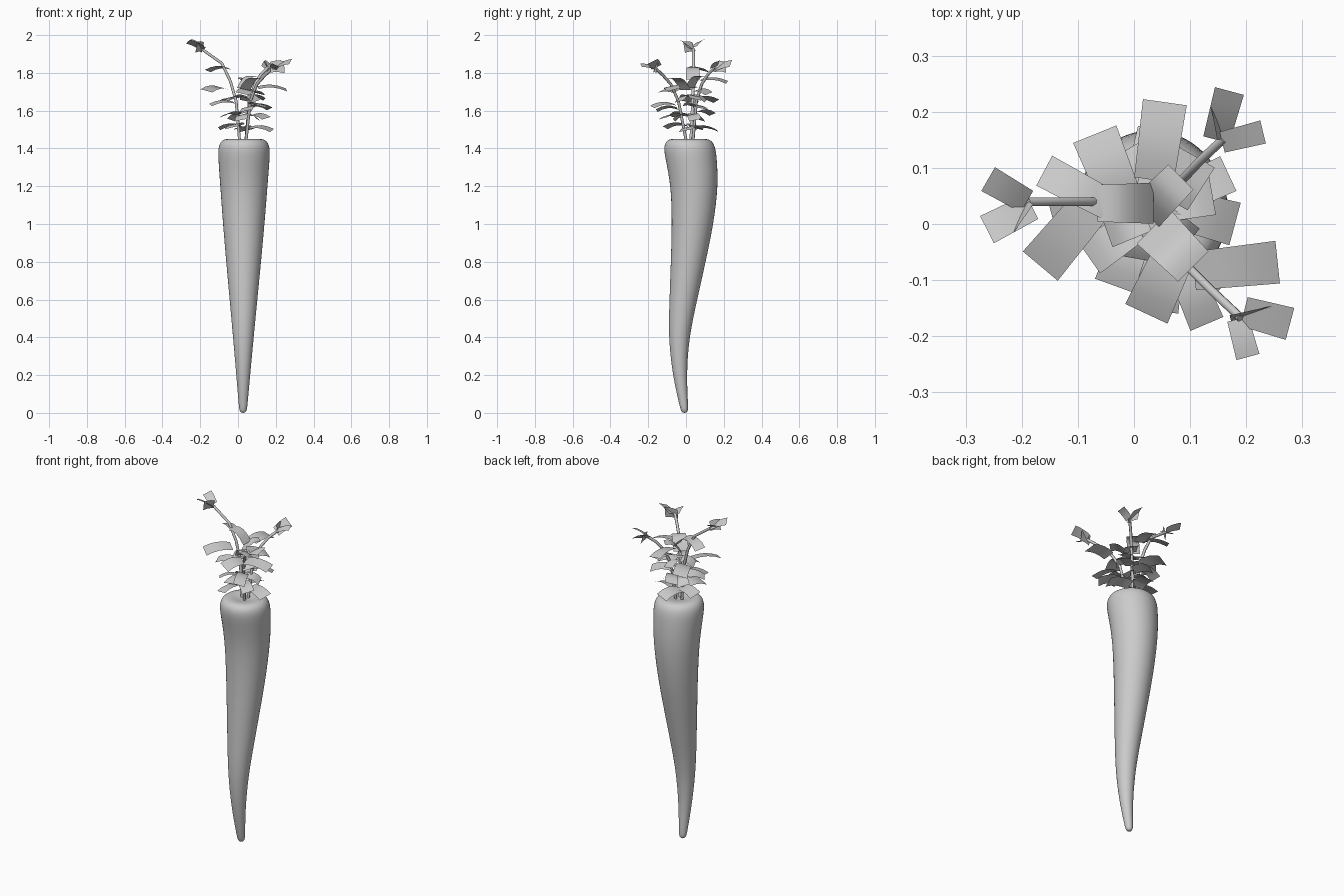
import bpy, bmesh
from math import sin, cos, pi, radians
from mathutils import Vector


def add_mesh(name, bm):
    bmesh.ops.recalc_face_normals(bm, faces=bm.faces)
    me = bpy.data.meshes.new(name)
    bm.to_mesh(me)
    bm.free()
    for p in me.polygons:
        p.use_smooth = True
    ob = bpy.data.objects.new(name, me)
    bpy.context.collection.objects.link(ob)
    return ob


# Tapered root: rings of (z, centre y, radius), bent front to back
rings = [(0.0, -0.008, 0.01), (0.012, -0.008, 0.02), (0.05, -0.013, 0.024),
         (0.2, -0.034, 0.037), (0.4, -0.039, 0.055), (0.6, -0.014, 0.074),
         (0.8, 0.012, 0.093), (1.0, 0.036, 0.111), (1.2, 0.046, 0.126),
         (1.34, 0.028, 0.137), (1.41, 0.018, 0.139), (1.449, 0.016, 0.117),
         (1.452, 0.016, 0.07), (1.44, 0.016, 0.03)]
N = 16
bm = bmesh.new()
loops = []
for z, cy, r in rings:
    cx = 0.027 + 0.005 * z / 1.45
    loops.append([bm.verts.new((cx + r * 1.015 * cos(2 * pi * i / N),
                                cy + r * 1.015 * sin(2 * pi * i / N), z)) for i in range(N)])
for a, b in zip(loops, loops[1:]):
    for i in range(N):
        j = (i + 1) % N
        bm.faces.new((a[i], a[j], b[j], b[i]))
bm.faces.new(loops[0][::-1])
bm.faces.new(loops[-1])
root = add_mesh("root", bm)
sub = root.modifiers.new("smooth", 'SUBSURF')
sub.levels = sub.render_levels = 2


# Three bent stems
def stem(name, pts):
    cu = bpy.data.curves.new(name, 'CURVE')
    cu.dimensions = '3D'
    cu.bevel_depth = 0.008
    cu.bevel_resolution = 2
    cu.use_fill_caps = True
    sp = cu.splines.new('POLY')
    sp.points.add(len(pts) - 1)
    for p, c in zip(sp.points, pts):
        p.co = (*c, 1)
    sp.use_smooth = True
    bpy.context.collection.objects.link(bpy.data.objects.new(name, cu))


stem("stem_left", [(0.01, 0.025, 1.42), (-0.01, 0.035, 1.65), (-0.04, 0.04, 1.755),
                   (-0.085, 0.04, 1.85), (-0.19, 0.04, 1.925)])
stem("stem_front", [(0.04, 0.005, 1.42), (0.065, -0.04, 1.65), (0.1, -0.08, 1.74),
                    (0.14, -0.12, 1.785), (0.19, -0.167, 1.83)])
stem("stem_back", [(0.04, 0.035, 1.42), (0.06, 0.055, 1.65), (0.09, 0.083, 1.74),
                   (0.12, 0.115, 1.79), (0.16, 0.152, 1.83)])


# Leaf: thin arched strip ending at a tip, pointing along a heading
def leaf(bm, tip, heading, length, width, rise=-0.012, arch=0.014, roll=0):
    h = radians(heading)
    d = Vector((cos(h), sin(h), 0))
    side = Vector((-sin(h) * cos(radians(roll)), cos(h) * cos(radians(roll)), sin(radians(roll))))
    rows = []
    for k in range(5):
        t = k / 4
        c = Vector(tip) - d * length * (1 - t)
        c.z += rise * (t - 1) + arch * 4 * t * (1 - t)
        w = width * (0.9 + 0.1 * t) / 2
        rows.append((bm.verts.new(c - side * w), bm.verts.new(c + side * w)))
    for a, b in zip(rows, rows[1:]):
        bm.faces.new((a[0], b[0], b[1], a[1]))


# Leaves along the stems: tip x, y, z, heading, length, width, roll
side_leaves = [
    (0.055, 0.217, 1.75, 82, 0.14, 0.08, 10), (-0.07, 0.16, 1.65, 112, 0.13, 0.085, -12),
    (-0.16, 0.095, 1.81, 152, 0.13, 0.062, 12), (-0.167, -0.075, 1.705, 230, 0.15, 0.083, -12),
    (-0.035, -0.11, 1.51, 250, 0.12, 0.075, 12), (0.022, -0.16, 1.69, 245, 0.12, 0.085, -12),
    (0.045, -0.155, 1.6, 262, 0.11, 0.07, 12), (0.13, -0.178, 1.62, 293, 0.13, 0.065, -12),
    (0.256, -0.068, 1.71, 6, 0.15, 0.078, 12), (0.168, 0.09, 1.61, 25, 0.12, 0.07, -12),
    (0.18, 0.0, 1.495, -15, 0.13, 0.08, 12), (0.045, 0.165, 1.495, 75, 0.13, 0.08, -12),
    (-0.1, 0.055, 1.505, 170, 0.12, 0.075, 12), (-0.145, 0.01, 1.63, 195, 0.13, 0.06, -12),
    (0.11, 0.12, 1.69, 60, 0.09, 0.08, 12), (0.14, 0.05, 1.66, 10, 0.1, 0.07, -12),
    (0.15, -0.12, 1.56, -40, 0.12, 0.07, 12), (0.0, 0.14, 1.58, 120, 0.1, 0.07, -12),
    (-0.08, -0.06, 1.57, 215, 0.1, 0.07, 12)]
bm = bmesh.new()
for x, y, z, h, l, w, roll in side_leaves:
    leaf(bm, (x, y, z), h, l, w, roll=roll)
# Drooping leaves at the stem bends
leaf(bm, (0.035, 0.037, 1.765), 0, 0.1, 0.073, -0.06, 0.025)
leaf(bm, (0.035, -0.005, 1.71), 135, 0.1, 0.085, -0.06, 0.025)
leaf(bm, (0.02, 0.02, 1.72), 225, 0.09, 0.07, -0.06, 0.025)
# Inner ring of leaves hugging the stems
for i in range(6):
    a = 60 * i + 20
    leaf(bm, (0.03 + 0.085 * cos(radians(a)), 0.02 + 0.085 * sin(radians(a)), (1.55, 1.65)[i % 2]),
         a, 0.075, 0.07, -0.025, 0.015, 12)
add_mesh("side_leaves", bm)

# Three leaves at each stem end: tip, heading, length, width, rise, roll
end_leaves = [
    (-0.26, 0.08, 1.97, 150, 0.08, 0.052, 0.035, -20), (-0.262, -0.01, 1.965, 207, 0.09, 0.058, 0.04, 20),
    (-0.22, -0.01, 1.935, 235, 0.06, 0.06, 0.0, 75),
    (0.278, -0.178, 1.86, -15, 0.085, 0.065, 0.03, 25), (0.203, -0.237, 1.84, -75, 0.07, 0.047, 0.015, -25),
    (0.245, -0.152, 1.83, 12, 0.075, 0.065, 0.0, 80),
    (0.17, 0.237, 1.85, 75, 0.09, 0.065, 0.03, 35), (0.23, 0.164, 1.86, 14, 0.075, 0.045, 0.03, 20),
    (0.145, 0.21, 1.83, 100, 0.06, 0.06, 0.0, 75)]
bm = bmesh.new()
for x, y, z, h, l, w, rise, roll in end_leaves:
    leaf(bm, (x, y, z), h, l, w, rise, 0.005, roll)
add_mesh("end_leaves", bm)
